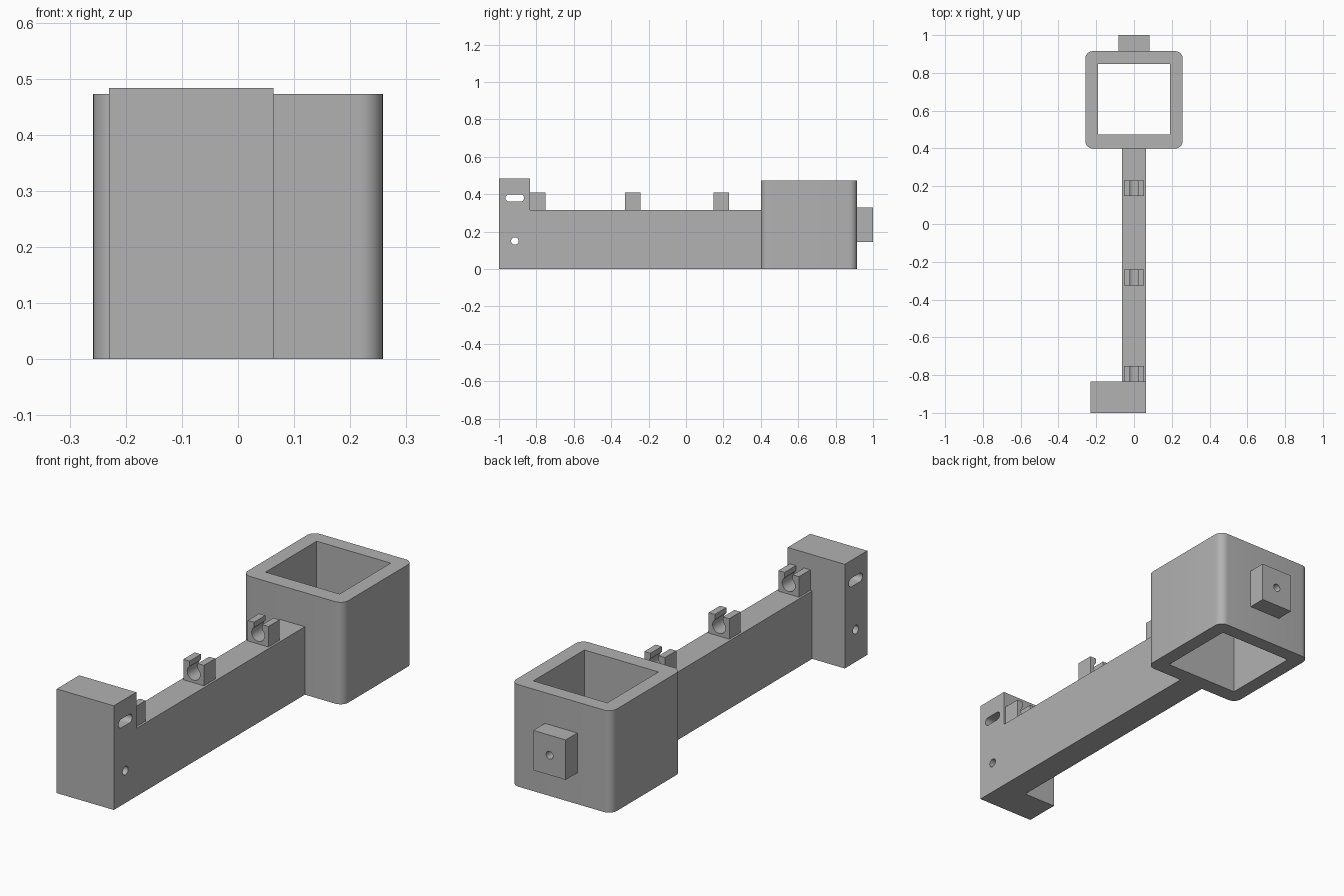
import bpy, bmesh, math
from mathutils import Matrix, Vector

if "Cube" in bpy.data.objects:
    bpy.data.objects.remove(bpy.data.objects["Cube"])

grey = bpy.data.materials.new("plain_grey")
grey.diffuse_color = (0.445, 0.445, 0.445, 1)
grey.use_nodes = True
grey.node_tree.nodes["Principled BSDF"].inputs["Base Color"].default_value = grey.diffuse_color


def finish(name, bm):
    bmesh.ops.recalc_face_normals(bm, faces=bm.faces)
    mesh = bpy.data.meshes.new(name)
    bm.to_mesh(mesh)
    bm.free()
    mesh.materials.append(grey)
    ob = bpy.data.objects.new(name, mesh)
    bpy.context.collection.objects.link(ob)
    return ob


def box(name, lo, hi, round_radius=0):
    bm = bmesh.new()
    lo, hi = Vector(lo), Vector(hi)
    bmesh.ops.create_cube(bm, size=1, matrix=Matrix.Translation((lo + hi) / 2) @ Matrix.Diagonal((hi - lo).to_4d()))
    if round_radius:
        # Round the upright edges only
        edges = [e for e in bm.edges if abs(e.verts[0].co.z - e.verts[1].co.z) > 0.01]
        bmesh.ops.bevel(bm, geom=edges, offset=round_radius, segments=8, profile=0.5, affect='EDGES')
    return finish(name, bm)


def prism(name, outline, direction):
    """Extrude a planar outline of 3D points along a direction."""
    bm = bmesh.new()
    face = bm.faces.new([bm.verts.new(p) for p in outline])
    ext = bmesh.ops.extrude_face_region(bm, geom=[face], use_keep_orig=True)
    verts = [g for g in ext["geom"] if isinstance(g, bmesh.types.BMVert)]
    bmesh.ops.translate(bm, verts=verts, vec=direction)
    return finish(name, bm)


def arc(cx, cy, r, start, end, n):
    return [(cx + r * math.cos(math.radians(start + (end - start) * i / n)),
             cy + r * math.sin(math.radians(start + (end - start) * i / n))) for i in range(n + 1)]


def activate(ob):
    bpy.ops.object.select_all(action='DESELECT')
    ob.select_set(True)
    bpy.context.view_layer.objects.active = ob


def cut(ob, cutter):
    activate(ob)
    mod = ob.modifiers.new("cut", 'BOOLEAN')
    mod.operation, mod.solver, mod.object = 'DIFFERENCE', 'EXACT', cutter
    bpy.ops.object.modifier_apply(modifier=mod.name)


def discard(cutter):
    bpy.data.objects.remove(cutter, do_unlink=True)


# Long arm
arm = box("arm", (-0.063, -0.835, 0), (0.063, 0.40, 0.315))

# Mounting foot with a slot and a round hole running sideways
foot = box("mounting_foot", (-0.23, -1, 0), (0.063, -0.835, 0.483))
slot = arc(-0.885, 0.38, 0.02, -90, 90, 10) + arc(-0.945, 0.38, 0.02, 90, 270, 10)
hole = arc(-0.915, 0.15, 0.02, 0, 345, 23)
for outline in (slot, hole):
    cutter = prism("foot_cutter", [(-0.4, y, z) for y, z in outline], (0.8, 0, 0))
    cut(foot, cutter)
    discard(cutter)

# Square socket with rounded corners, open top and bottom
socket = box("square_socket", (-0.258, 0.40, 0), (0.258, 0.915, 0.473), 0.04)
cutter = box("socket_cutter", (-0.19, 0.473, -0.1), (0.19, 0.848, 0.6))
cut(socket, cutter)
discard(cutter)

# Rear boss with a screw hole through to the socket
boss = box("rear_boss", (-0.083, 0.915, 0.145), (0.083, 1, 0.33))
cutter = prism("screw_cutter", [(x, 0.8, z) for x, z in arc(0, 0.237, 0.018, 0, 345, 23)], (0, 0.4, 0))
for part in (boss, socket):
    cut(part, cutter)
discard(cutter)

# Cable clips: block with a round channel open at the top
half, z0, z1, zc, r, gap = 0.053, 0.315, 0.41, 0.36, 0.033, 0.021
a = math.degrees(math.acos(gap / r))
channel = arc(0, zc, r, a, -180 - a, 24)
profile = [(-half, z0), (half, z0), (half, z1), (gap, z1)] + channel + [(-gap, z1), (-half, z1)]
for i, y in enumerate((-0.835, -0.325, 0.147)):
    prism(f"cable_clip_{i + 1}", [(x, y, z) for x, z in profile], (0, 0.083, 0))

# Smooth the round parts, keep the corners crisp
for ob in list(bpy.context.scene.objects):
    activate(ob)
    bpy.ops.object.shade_smooth_by_angle(angle=math.radians(30))
